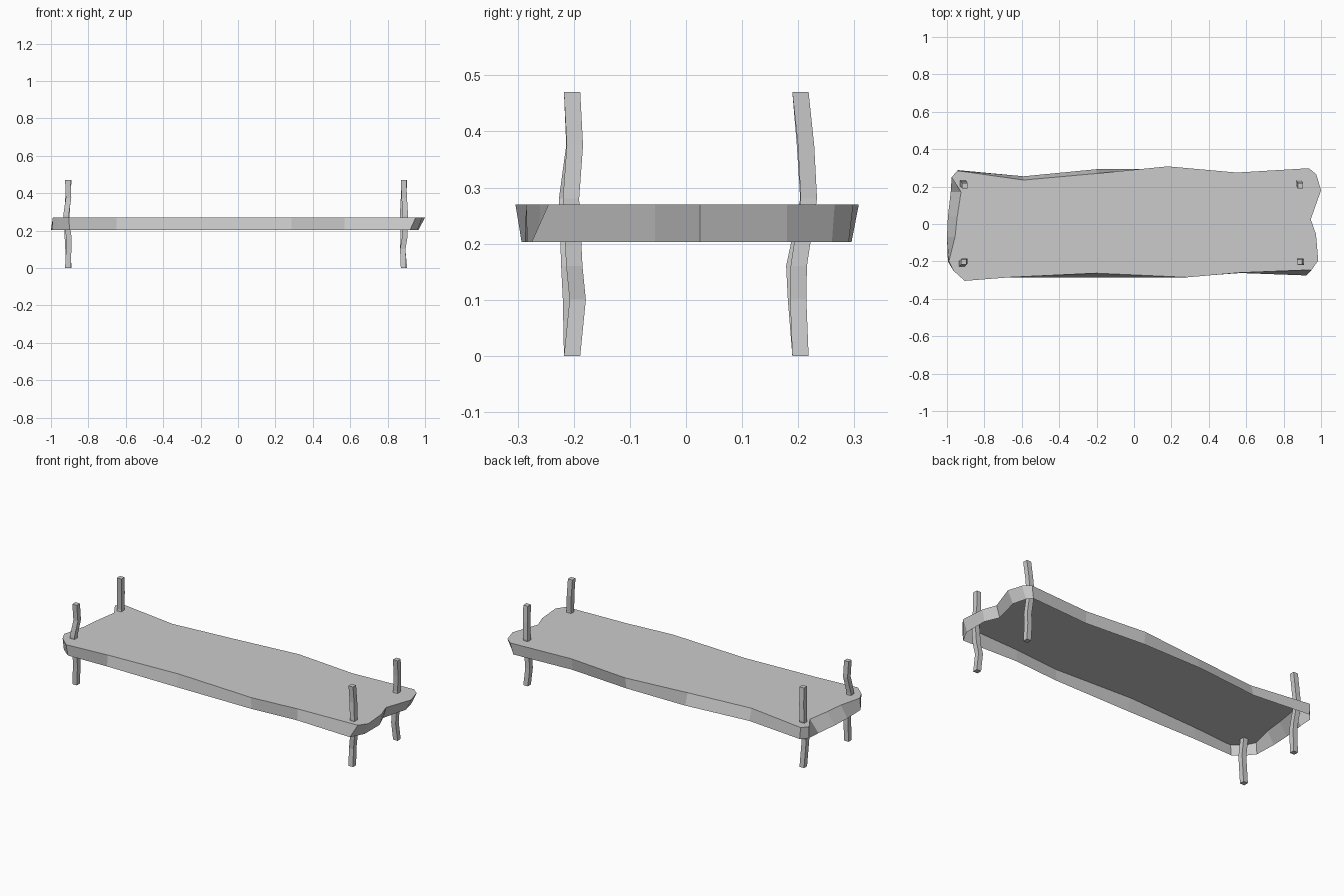
import bpy, bmesh

if "Cube" in bpy.data.objects:
    bpy.data.objects.remove(bpy.data.objects["Cube"])


def new_object(name, bm):
    bmesh.ops.recalc_face_normals(bm, faces=bm.faces)
    mesh = bpy.data.meshes.new(name)
    bm.to_mesh(mesh)
    bm.free()
    obj = bpy.data.objects.new(name, mesh)
    bpy.context.collection.objects.link(obj)
    return obj


# Tray outline: (top x, top y, lower rim x, lower rim y), running clockwise
OUTLINE = [
    # back edge
    (-.945, .285, -.94, .288), (-.59, .235, -.59, .255), (-.2, .27, -.2, .293),
    (.18, .308, .18, .295), (.55, .275, .55, .268), (.935, .298, .92, .29),
    # right end
    (.975, .265, .945, .26), (1.0, .18, .965, .18), (.945, .025, .925, .025),
    (.973, -.055, .96, -.055), (.985, -.195, .96, -.195), (.95, -.245, .92, -.275),
    # front edge
    (.57, -.26, .57, -.262), (.285, -.285, .285, -.283), (-.2, -.263, -.2, -.287),
    (-.65, -.284, -.65, -.286), (-.905, -.304, -.9, -.293),
    # left end
    (-.965, -.25, -.96, -.245), (-.99, -.2, -.995, -.2), (-.957, -.07, -1.0, -.07),
    (-.945, .04, -.995, .04), (-.925, .17, -.98, .17), (-.975, .25, -.975, .25),
]


# Bed tray: flat top with an apron around it, open underneath
def make_tray():
    bm = bmesh.new()
    top = [bm.verts.new((p[0], p[1], .27)) for p in OUTLINE]
    rim = [bm.verts.new((p[2], p[3], .203)) for p in OUTLINE]
    bm.faces.new(top)
    n = len(top)
    for i in range(n):
        j = (i + 1) % n
        bm.faces.new((top[i], top[j], rim[j], rim[i]))
    new_object("bed_platform", bm)


# Crooked square post: offsets (dx, dy) at each height
HEIGHTS = [0, .1, .16, .28, .375, .47]


def make_post(name, x, y, bends, r=.0145):
    bm = bmesh.new()
    rings = []
    for z, (dx, dy) in zip(HEIGHTS, [(0, 0)] + bends + [(0, 0)]):
        rings.append([bm.verts.new((x + dx + sx * r, y + dy + sy * r, z))
                      for sx, sy in ((-1, -1), (1, -1), (1, 1), (-1, 1))])
    for a, b in zip(rings, rings[1:]):
        for i in range(4):
            j = (i + 1) % 4
            bm.faces.new((a[i], a[j], b[j], b[i]))
    bm.faces.new(rings[0])
    bm.faces.new(rings[-1])
    new_object(name, bm)


make_tray()
make_post("front_left_post", -.91, -.203,
          [(.005, -.002), (.006, -.005), (-.01, -.009), (.004, .004)])
make_post("front_right_post", .885, -.203,
          [(-.004, .01), (.006, .004), (.01, -.002), (.004, .005)])
make_post("back_left_post", -.905, .204,
          [(-.004, -.008), (-.007, -.011), (-.01, .014), (-.004, .008)])
make_post("back_right_post", .89, .204,
          [(-.01, -.004), (-.006, -.003), (-.01, .015), (-.005, .01)])
